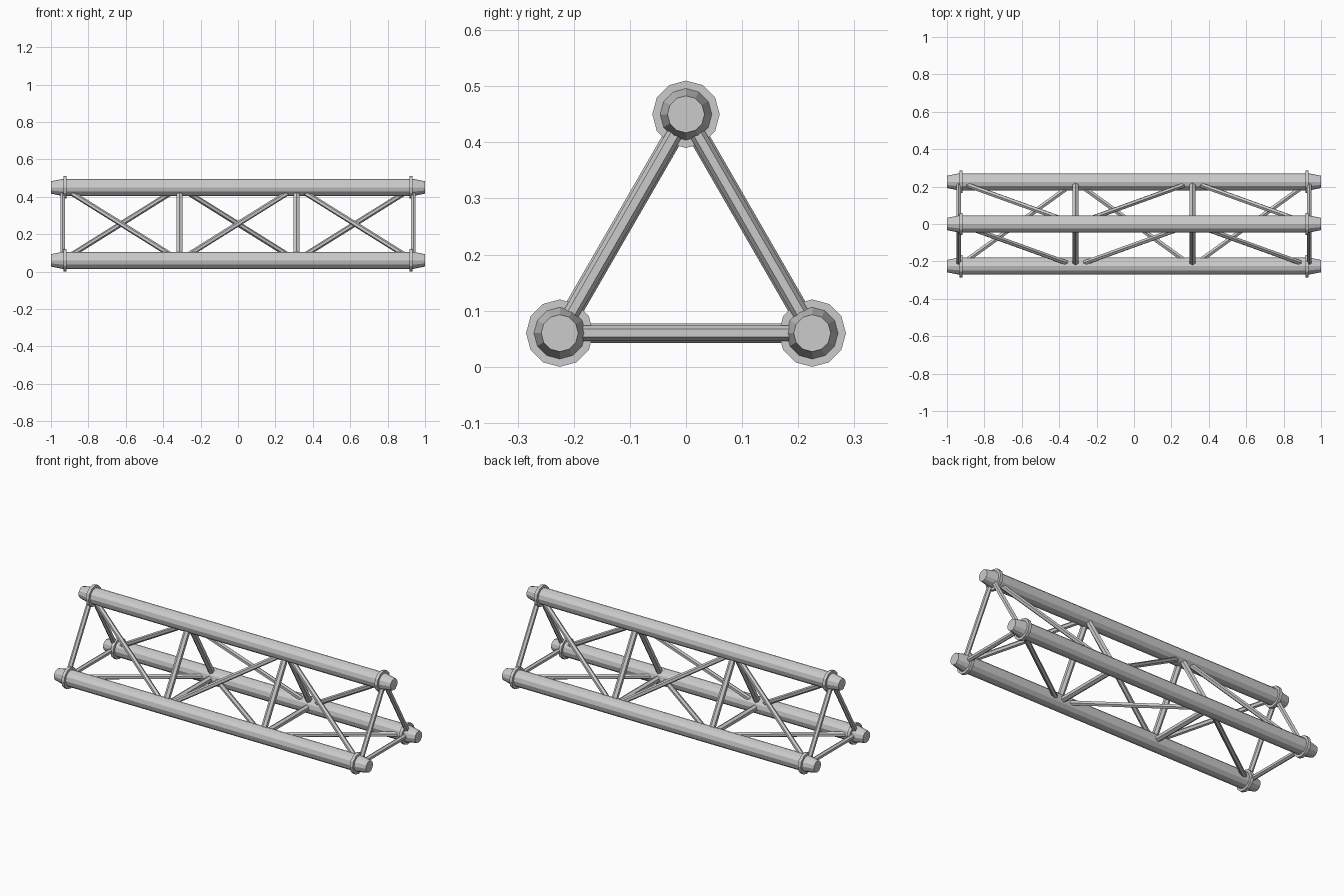
import bpy, bmesh
from math import cos, sin, tau
from mathutils import Vector

if "Cube" in bpy.data.objects:
    bpy.data.objects.remove(bpy.data.objects["Cube"])

X = Vector((1, 0, 0))
# (y, z) of the three main tubes: top, front, back
CHORDS = [("top", 0.0, 0.45), ("front", -0.225, 0.06), ("back", 0.225, 0.06)]
STATIONS = [-0.9375, -0.3125, 0.3125, 0.9375]


def lathe(name, path, radii, sides, u):
    """Flat-shaded closed tube through collinear points, one radius each; u points at the first corner."""
    axis = (path[-1] - path[0]).normalized()
    v = axis.cross(u)
    bm = bmesh.new()
    rings = []
    for p, r in zip(path, radii):
        rings.append([bm.verts.new(p + r * (cos(tau * i / sides) * u + sin(tau * i / sides) * v))
                      for i in range(sides)])
    for a, b in zip(rings, rings[1:]):
        for i in range(sides):
            j = (i + 1) % sides
            bm.faces.new((a[i], a[j], b[j], b[i]))
    bm.faces.new(rings[0][::-1])
    bm.faces.new(rings[-1])
    bmesh.ops.recalc_face_normals(bm, faces=bm.faces)
    mesh = bpy.data.meshes.new(name)
    bm.to_mesh(mesh)
    bm.free()
    ob = bpy.data.objects.new(name, mesh)
    bpy.context.collection.objects.link(ob)
    return ob


def strut(name, a, b, r):
    lathe(name, [a, b], [r, r], 6, (b - a).cross(X).normalized())


def node(chord, station):
    _, y, z = CHORDS[chord % 3]
    return Vector((STATIONS[station], y, z))


# Main tubes with tapered ends, and a collar near each end
up = Vector((0, 0, 1))
for label, y, z in CHORDS:
    at = lambda x: Vector((x, y, z))
    lathe(label + "_tube", [at(x) for x in (-1, -0.935, 0.935, 1)],
          [0.033, 0.046, 0.046, 0.033], 12, up)
    for side, x in (("left", -0.925), ("right", 0.925)):
        lathe(f"{label}_collar_{side}", [at(x - 0.009), at(x + 0.009)], [0.06, 0.06], 12, up)

for c in range(3):
    # Triangular cross frames
    for s in range(4):
        r = 0.014 if s in (0, 3) else 0.0175
        strut(f"frame_strut_{c}_{s}", node(c, s), node(c + 1, s), r)
    # Zigzag diagonals along each face
    for s in range(3):
        strut(f"diagonal_brace_{c}_{s}", node(c + s % 2, s), node(c + (s + 1) % 2, s + 1), 0.014)
